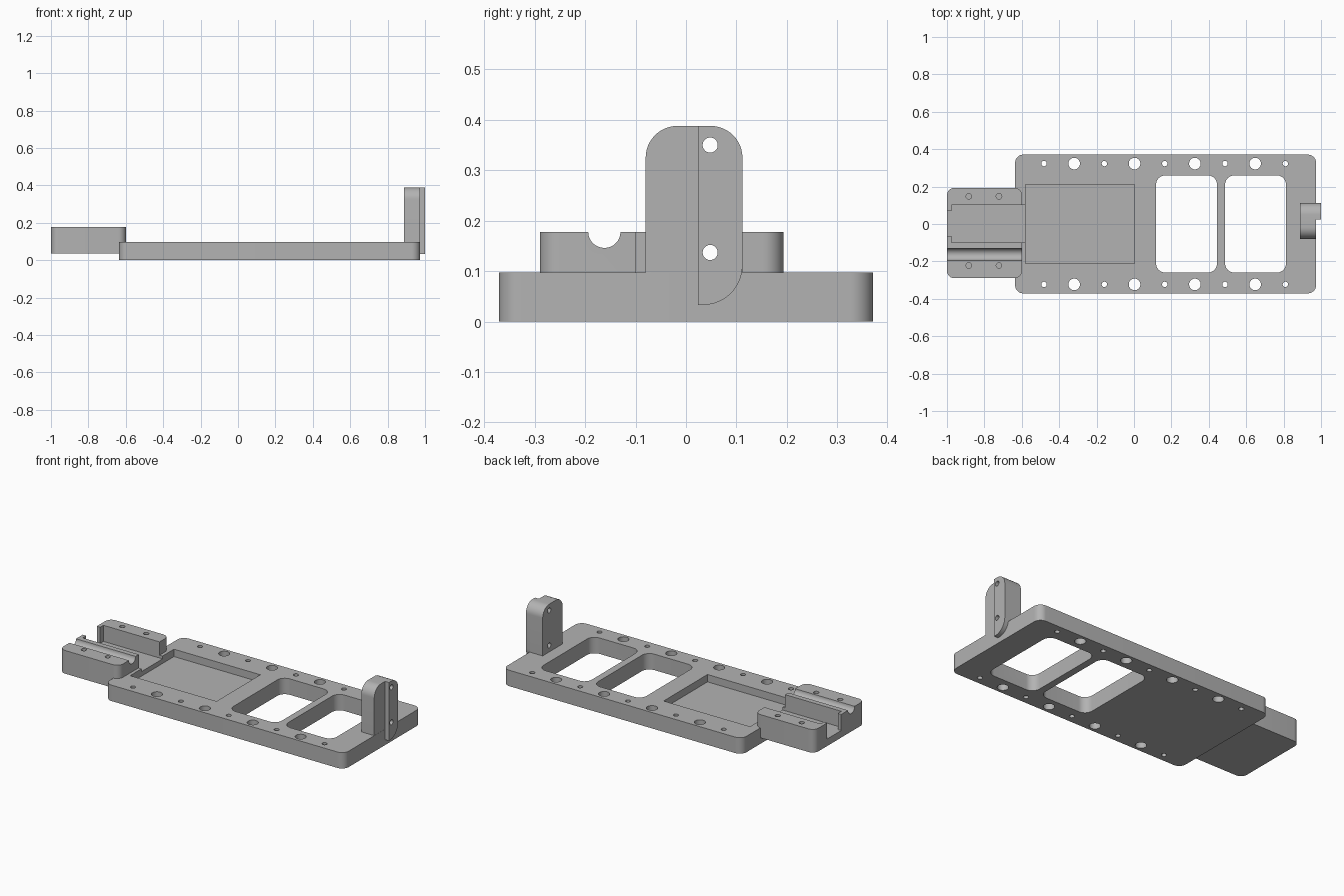
import bpy, bmesh
from math import cos, sin, pi, radians
from mathutils import Vector

cube = bpy.data.objects.get("Cube")
if cube:
    bpy.data.objects.remove(cube, do_unlink=True)

grey = bpy.data.materials.new("plain_grey")
grey.use_nodes = True
tone = (0.45, 0.45, 0.45, 1)
grey.diffuse_color = tone
grey.node_tree.nodes["Principled BSDF"].inputs["Base Color"].default_value = tone


def rounded(u0, u1, v0, v1, radii):
    """Rectangle outline; radii run lower-left, lower-right, upper-right, upper-left."""
    corners = [(u0, v0, 1, 1), (u1, v0, -1, 1), (u1, v1, -1, -1), (u0, v1, 1, -1)]
    pts = []
    for i, ((u, v, su, sv), r) in enumerate(zip(corners, radii)):
        if r == 0:
            pts.append((u, v))
            continue
        for k in range(13):
            a = pi + pi / 2 * (i + k / 12)
            pts.append((u + su * r + r * cos(a), v + sv * r + r * sin(a)))
    return pts


def circle(u, v, r, n=32):
    return [(u + r * cos(2 * pi * k / n), v + r * sin(2 * pi * k / n)) for k in range(n)]


def prism(name, outline, lo, hi, axis="z"):
    """Extrude an outline along z (outline in x, y) or along x (outline in y, z)."""
    bm = bmesh.new()
    place = (lambda u, v, w: (u, v, w)) if axis == "z" else (lambda u, v, w: (w, u, v))
    face = bm.faces.new([bm.verts.new(place(u, v, lo)) for u, v in outline])
    out = bmesh.ops.extrude_face_region(bm, geom=[face])
    shift = Vector(place(0, 0, hi - lo))
    bmesh.ops.translate(bm, vec=shift, verts=[g for g in out["geom"] if isinstance(g, bmesh.types.BMVert)])
    bmesh.ops.recalc_face_normals(bm, faces=bm.faces)
    mesh = bpy.data.meshes.new(name)
    bm.to_mesh(mesh)
    bm.free()
    mesh.materials.append(grey)
    obj = bpy.data.objects.new(name, mesh)
    bpy.context.collection.objects.link(obj)
    return obj


def box(name, x0, x1, y0, y1, z0, z1):
    return prism(name, rounded(x0, x1, y0, y1, [0] * 4), z0, z1)


def combine(obj, others, operation="DIFFERENCE"):
    """Apply one boolean per helper and bake the result."""
    for other in others:
        mod = obj.modifiers.new("cut", "BOOLEAN")
        mod.operation, mod.solver, mod.object = operation, "EXACT", other
    bpy.context.view_layer.update()
    graph = bpy.context.evaluated_depsgraph_get()
    baked = bpy.data.meshes.new_from_object(obj.evaluated_get(graph))
    obj.modifiers.clear()
    obj.data = baked


TOP = 0.097
FLOOR = 0.08

# Base plate outline
plate = prism("base_plate", rounded(-0.636, 0.974, -0.371, 0.371, [0.045] * 4), 0, TOP)

# Shared channel through block and plate lip
channel = box("channel_cutter", -0.977, -0.57, -0.099, 0.101, FLOOR, 0.3)

# Plate openings: two windows, pocket, two rows of alternating holes
cutters = [box("pocket_cutter", -0.579, 0.003, -0.211, 0.211, 0.052, 0.3)]
for x in (0.281, 0.65):
    cutters.append(prism("window_cutter", rounded(x - 0.163, x + 0.163, -0.26, 0.26, [0.05] * 4), -0.1, 0.3))
for side in (-1, 1):
    for i in range(9):
        r = 0.031 if i % 2 else 0.0145
        cutters.append(prism("hole_cutter", circle(-0.481 + i * 0.1613, side * 0.323, r), -0.1, 0.3))
combine(plate, cutters + [channel])

# End block with channel, narrow mouth, round groove and screw holes
block = prism("end_block", rounded(-1, -0.599, -0.29, 0.193, [0.04] * 4), 0.037, 0.178)
block_cutters = [
    box("mouth_cutter", -1.1, -0.95, -0.065, 0.07, FLOOR, 0.3),
    prism("groove_cutter", circle(-0.162, 0.178, 0.032), -1.1, -0.5, "x"),
]
for x in (-0.883, -0.722):
    for y in (-0.222, 0.148):
        block_cutters.append(prism("screw_cutter", circle(x, y, 0.015), 0.09, 0.3))
combine(block, block_cutters + [channel])

# Upright post with an overhanging tab and two cross holes
post = prism("upright_post", rounded(-0.08, 0.112, 0.08, 0.388, [0, 0, 0.063, 0.063]), 0.887, 0.9735, "x")
tab = prism("post_tab", rounded(0.024, 0.112, 0.033, 0.388, [0, 0.078, 0.063, 0]), 0.9735, 1.0, "x")
pins = [prism("pin_cutter", circle(0.048, z, 0.015), 0.8, 1.1, "x") for z in (0.137, 0.35)]
combine(post, pins)
combine(tab, pins)

# Remove the cutters and finish shading
for obj in [o for o in bpy.data.objects if "cutter" in o.name]:
    bpy.data.objects.remove(obj, do_unlink=True)
bpy.ops.object.select_all(action="DESELECT")
for obj in (plate, block, post, tab):
    obj.select_set(True)
bpy.context.view_layer.objects.active = plate
bpy.ops.object.shade_smooth_by_angle(angle=radians(30))
